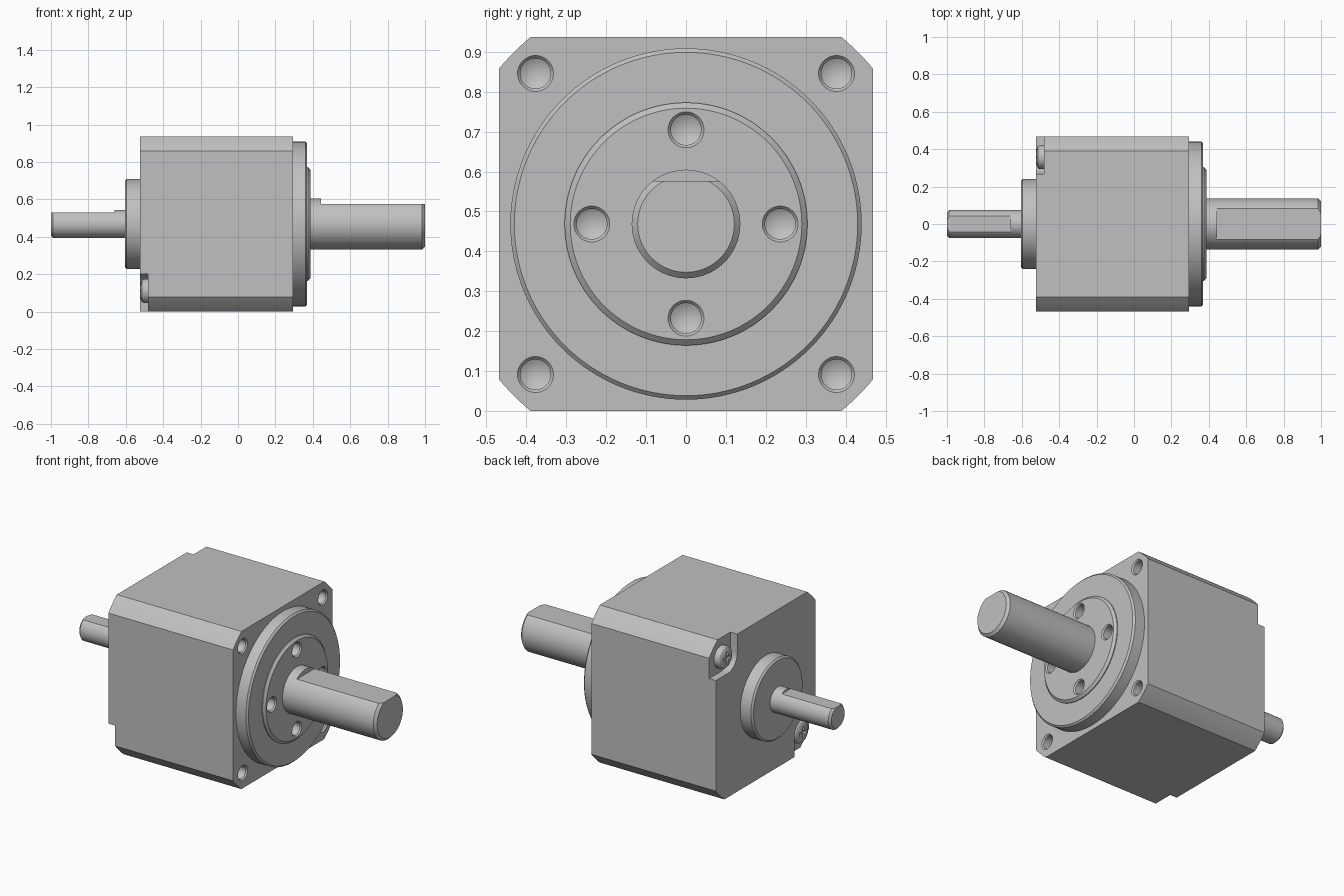
import bpy, bmesh, math
from mathutils import Matrix, Vector

if "Cube" in bpy.data.objects:
    bpy.data.objects.remove(bpy.data.objects["Cube"], do_unlink=True)

HALF = 0.4685      # half width of the housing
MID = HALF         # height of the shaft axis

metal = bpy.data.materials.new("grey metal")
metal.use_nodes = True
GREY = (0.53, 0.53, 0.53, 1)
metal.diffuse_color = GREY
metal.node_tree.nodes["Principled BSDF"].inputs["Base Color"].default_value = GREY


def add_object(name, bm):
    bmesh.ops.recalc_face_normals(bm, faces=bm.faces)
    mesh = bpy.data.meshes.new(name)
    bm.to_mesh(mesh)
    bm.free()
    mesh.materials.append(metal)
    obj = bpy.data.objects.new(name, mesh)
    bpy.context.collection.objects.link(obj)
    return obj


def lathe(name, profile, y=0, z=0, sides=96):
    """Turn (x, radius) points around the x axis; radius 0 makes a tip."""
    bm = bmesh.new()
    rings = []
    for x, r in profile:
        count = sides if r else 1
        rings.append([bm.verts.new((x, y + r * math.cos(math.tau * i / sides),
                                    MID + z + r * math.sin(math.tau * i / sides)))
                      for i in range(count)])
    for a, b in zip(rings, rings[1:]):
        for i in range(sides):
            j = (i + 1) % sides
            if len(b) == 1:
                bm.faces.new((a[i], a[j], b[0]))
            else:
                bm.faces.new((a[i], a[j], b[j], b[i]))
    for ring in (rings[0], rings[-1]):
        if len(ring) > 1:
            bm.faces.new(ring)
    return add_object(name, bm)


def prism(name, outline, x0, x1):
    """Extrude a (y, z) outline, measured from the axis, along x."""
    bm = bmesh.new()
    face = bm.faces.new([bm.verts.new((x0, y, MID + z)) for y, z in outline])
    new = bmesh.ops.extrude_face_region(bm, geom=[face])["geom"]
    bmesh.ops.translate(bm, vec=(x1 - x0, 0, 0),
                        verts=[v for v in new if isinstance(v, bmesh.types.BMVert)])
    return add_object(name, bm)


def box(name, low, high):
    bm = bmesh.new()
    low, high = Vector(low), Vector(high)
    bmesh.ops.create_cube(bm, size=1, matrix=Matrix.Translation((low + high) / 2)
                          @ Matrix.Diagonal((*(high - low), 1)))
    return add_object(name, bm)


def cut(obj, cutters):
    bpy.context.view_layer.objects.active = obj
    for cutter in cutters:
        mod = obj.modifiers.new("cut", "BOOLEAN")
        mod.operation, mod.solver, mod.object = "DIFFERENCE", "EXACT", cutter
        bpy.ops.object.modifier_apply(modifier=mod.name)


def drill(y, z, face_x):
    """Countersunk blind hole with a conical bottom."""
    return lathe("drill", [(face_x + 0.02, 0.045), (face_x, 0.045), (face_x - 0.008, 0.038),
                           (face_x - 0.15, 0.038), (face_x - 0.172, 0)], y, z, 40)


# Housing: square with corners trimmed by a large circle
trim, steps = 0.609, 8
start = math.acos(HALF / trim)
outline = []
for quarter in range(4):
    for i in range(steps + 1):
        a = quarter * math.pi / 2 + start + (math.pi / 2 - 2 * start) * i / steps
        outline.append((trim * math.cos(a), trim * math.sin(a)))
housing = prism("housing", outline, -0.525, 0.295)

# Front flange with raised centre, and the rear boss
flange = lathe("front_flange", [(0.295, 0.44), (0.36, 0.44), (0.37, 0.43), (0.37, 0.304),
                                (0.375, 0.304), (0.388, 0.29)], sides=128)
rear_boss = lathe("rear_boss", [(-0.525, 0.24), (-0.595, 0.24), (-0.605, 0.23)])

# Mounting holes in the corners and threaded holes round the shaft
corner_drills = [drill(sy * 0.377, sz * 0.377, 0.295) for sy in (-1, 1) for sz in (-1, 1)]
ring_drills = [drill(y, z, 0.388)
               for y, z in ((0.236, 0), (-0.236, 0), (0, 0.236), (0, -0.236))]

# Rear corner pockets with a rounded inner corner
pockets = []
SCREW, POCKET = 0.358, 0.09
for s in (1, -1):
    pts = [(0.6, 0.6), (SCREW - POCKET, 0.6)]
    for i in range(13):
        a = math.pi + math.pi / 2 * i / 12
        pts.append((SCREW + POCKET * math.cos(a), SCREW + POCKET * math.sin(a)))
    pts.append((0.6, SCREW - POCKET))
    pockets.append(prism("pocket", [(s * y, s * z) for y, z in pts], -0.6, -0.48))

cut(housing, corner_drills + ring_drills + pockets)
cut(flange, ring_drills)

# Shafts, each with a milled flat on top
output_shaft = lathe("output_shaft", [(0.38, 0.136), (0.985, 0.136), (1.0, 0.121)])
input_shaft = lathe("input_shaft", [(-0.6, 0.075), (-0.988, 0.075), (-1.0, 0.063)], sides=64)
flats = [box("flat", (0.445, -0.3, MID + 0.108), (1.2, 0.3, MID + 0.3)),
         box("flat", (-1.2, -0.3, MID + 0.062), (-0.66, 0.3, MID + 0.3))]
cut(output_shaft, flats[:1])
cut(input_shaft, flats[1:])

# Domed cross-head screws in the pockets
screws, slots = [], []
for s, label in ((1, "upper"), (-1, "lower")):
    c = s * SCREW
    screw = lathe(label + "_screw", [(-0.478, 0.065), (-0.502, 0.065), (-0.512, 0.06),
                                     (-0.519, 0.048), (-0.523, 0.025), (-0.524, 0)], c, c, 48)
    cross = [box("slot", (-0.6, c - w, MID + c - h), (-0.505, c + w, MID + c + h))
             for w, h in ((0.036, 0.009), (0.009, 0.036))]
    cut(screw, cross)
    screws.append(screw)
    slots += cross

for helper in corner_drills + ring_drills + pockets + flats + slots:
    bpy.data.objects.remove(helper, do_unlink=True)

# Smooth round surfaces, crisp edges
bpy.ops.object.select_all(action="DESELECT")
for part in [housing, flange, rear_boss, output_shaft, input_shaft] + screws:
    part.select_set(True)
    bpy.context.view_layer.objects.active = part
bpy.ops.object.shade_smooth_by_angle(angle=math.radians(25))
